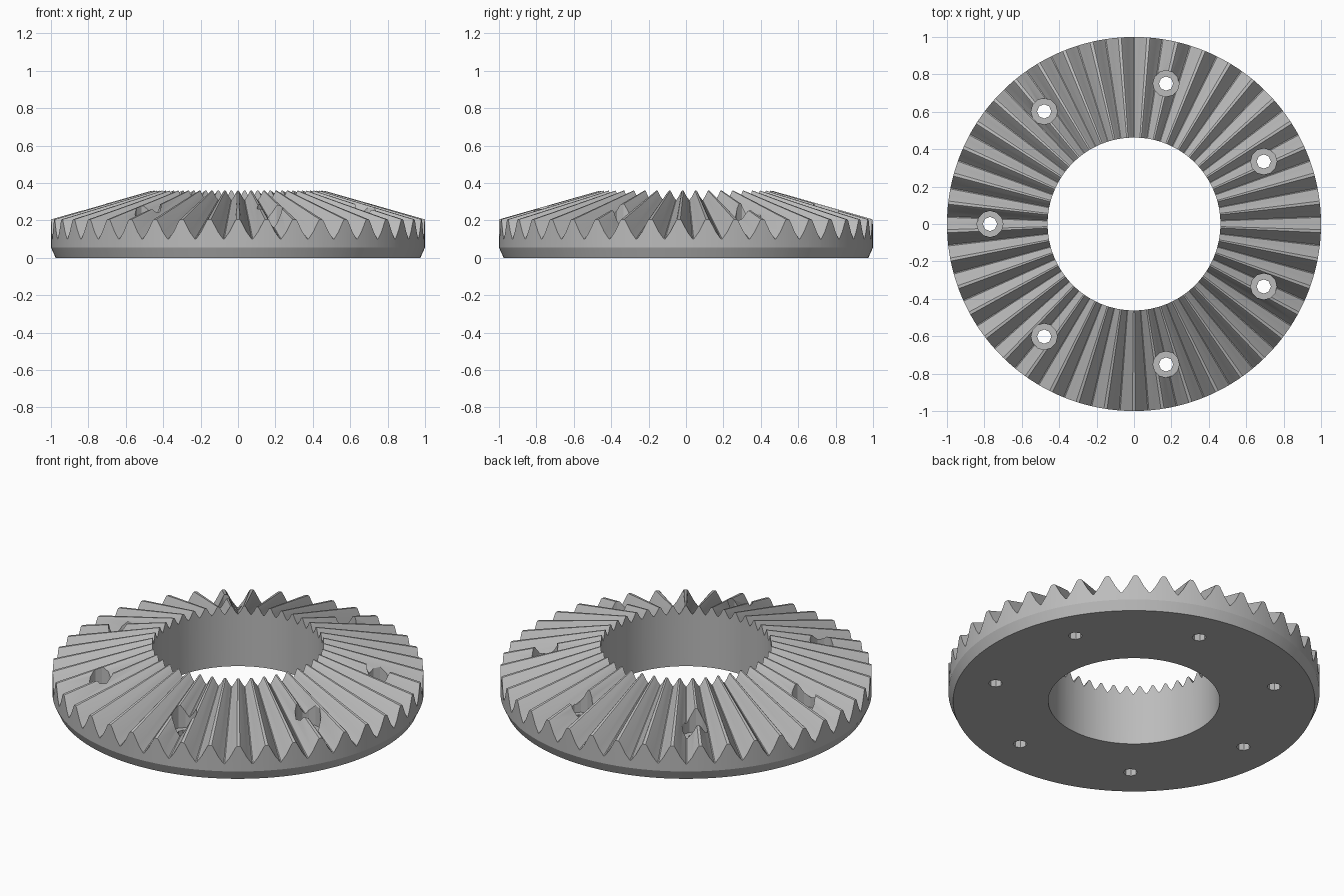
import bpy
import bmesh
import math
from mathutils import Matrix

if "Cube" in bpy.data.objects:
    bpy.data.objects.remove(bpy.data.objects["Cube"], do_unlink=True)

TEETH = 41
PITCH = math.tau / TEETH
R_OUT, R_IN = 1.0, 0.462
APEX = 0.49                      # all tooth lines run to this height on the axis
TIP_Z, ROOT_Z = 0.205, 0.1       # heights at the outer rim
HOLES, HOLE_CIRCLE = 7, 0.77

# One tooth: (fraction of pitch, fraction of tooth height)
TOOTH = [(-0.48, 0), (-0.3, 0.36), (-0.09, 0.95), (-0.055, 1),
         (0.055, 1), (0.09, 0.95), (0.3, 0.36), (0.48, 0)]


def steel_material():
    mat = bpy.data.materials.new("light_grey_metal")
    mat.use_nodes = True
    colour = (0.5, 0.5, 0.5, 1)
    mat.diffuse_color = colour
    mat.node_tree.nodes["Principled BSDF"].inputs["Base Color"].default_value = colour
    return mat


def mesh_object(name, bm):
    bmesh.ops.recalc_face_normals(bm, faces=bm.faces)
    mesh = bpy.data.meshes.new(name)
    bm.to_mesh(mesh)
    bm.free()
    obj = bpy.data.objects.new(name, mesh)
    bpy.context.collection.objects.link(obj)
    return obj


def pins(name, radius, sides, z_low, z_high):
    """Ring of upright cylinders used as cutters."""
    bm = bmesh.new()
    for i in range(HOLES):
        a = math.pi + i * math.tau / HOLES
        place = Matrix.Translation((HOLE_CIRCLE * math.cos(a),
                                    HOLE_CIRCLE * math.sin(a), (z_low + z_high) / 2))
        bmesh.ops.create_cone(bm, cap_ends=True, segments=sides, radius1=radius,
                              radius2=radius, depth=z_high - z_low, matrix=place)
    obj = mesh_object(name, bm)
    obj.hide_render = True
    return obj


# Toothed ring: the same angular stations swept around five rings
stations = [(-math.pi / 2 + (k + f) * PITCH, h) for k in range(TEETH) for f, h in TOOTH]


def top_z(radius, h):
    rim = ROOT_Z + h * (TIP_Z - ROOT_Z)
    return APEX - (APEX - rim) * radius / R_OUT


sections = [(R_IN, None), (R_OUT, None), (R_OUT, 0.055), (0.975, 0), (R_IN, 0)]
bm = bmesh.new()
rings = []
for radius, z in sections:
    rings.append([bm.verts.new((radius * math.cos(a), radius * math.sin(a),
                                top_z(radius, h) if z is None else z))
                  for a, h in stations])
count = len(stations)
for r in range(len(rings)):
    lower, upper = rings[r], rings[(r + 1) % len(rings)]
    for i in range(count):
        j = (i + 1) % count
        bm.faces.new((lower[i], upper[i], upper[j], lower[j]))
gear = mesh_object("bevel_gear_ring", bm)
gear.data.materials.append(steel_material())

# Bolt holes with flat-bottomed counterbores
bpy.context.view_layer.objects.active = gear
for cutter in (pins("counterbore_cutter", 0.07, 12, 0.15, 0.6),
               pins("bolt_hole_cutter", 0.038, 8, -0.1, 0.5)):
    cutter.data.materials.append(gear.data.materials[0])
    mod = gear.modifiers.new("bolt_holes", 'BOOLEAN')
    mod.operation = 'DIFFERENCE'
    mod.solver = 'EXACT'
    mod.object = cutter
    bpy.ops.object.modifier_apply(modifier=mod.name)
    bpy.data.objects.remove(cutter, do_unlink=True)

# Smooth walls, crisp tooth edges
for obj in bpy.context.selected_objects:
    obj.select_set(False)
gear.select_set(True)
bpy.ops.object.shade_smooth_by_angle(angle=math.radians(20))
